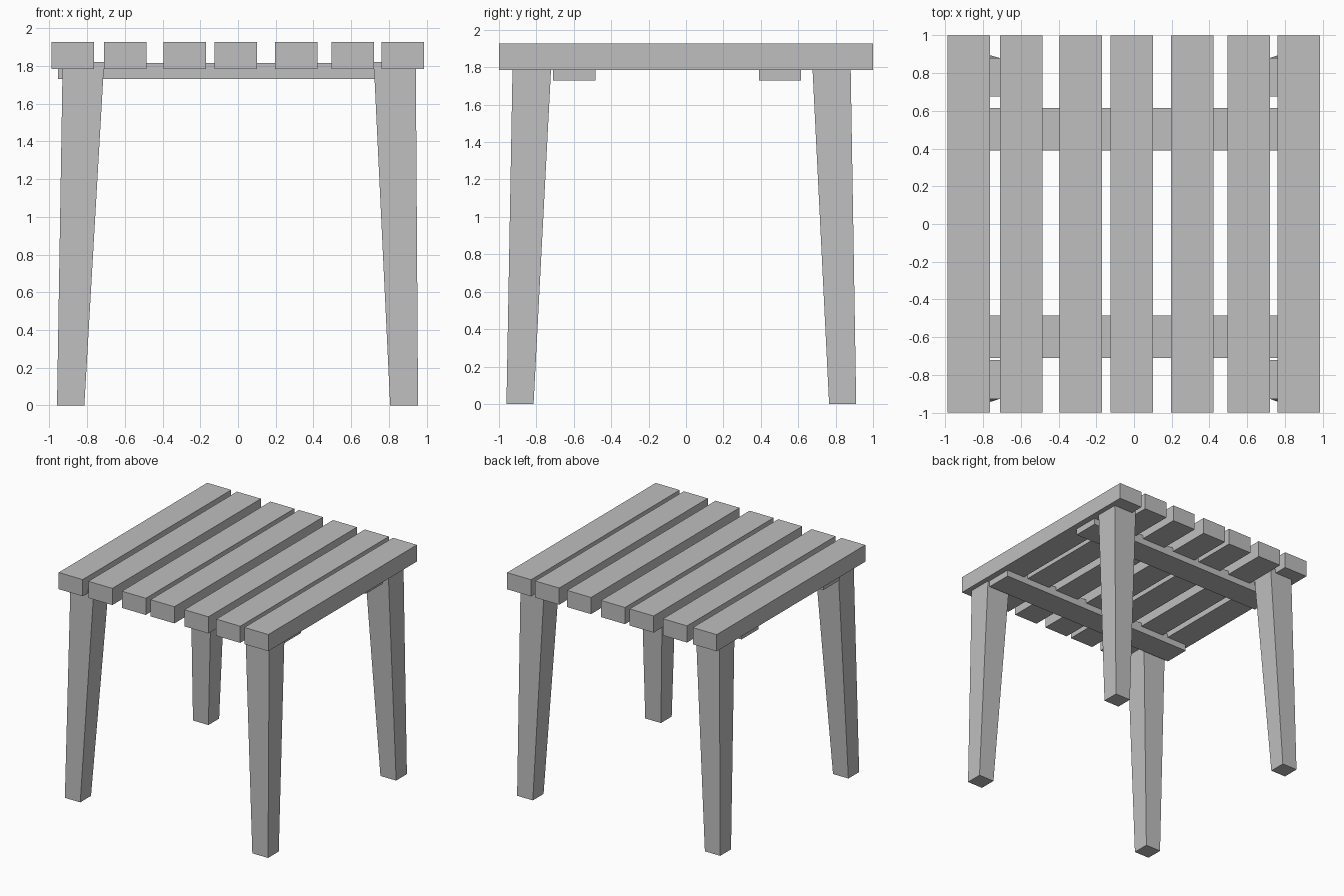
import bpy
import bmesh

cube = bpy.data.objects.get("Cube")
if cube:
    bpy.data.objects.remove(cube, do_unlink=True)

# Single plain grey finish
grey = bpy.data.materials.new("plain_grey")
grey.use_nodes = True
colour = (0.52, 0.52, 0.52, 1)
grey.diffuse_color = colour
grey.node_tree.nodes["Principled BSDF"].inputs["Base Color"].default_value = colour


def tapered_block(name, low, high, z0, z1):
    """Block between two rectangles, each given as (x0, x1, y0, y1)."""
    bm = bmesh.new()
    bmesh.ops.create_cube(bm, size=1)
    for v in bm.verts:
        rect, z = (high, z1) if v.co.z > 0 else (low, z0)
        v.co = (rect[v.co.x > 0], rect[2 + (v.co.y > 0)], z)
    mesh = bpy.data.meshes.new(name)
    bm.to_mesh(mesh)
    bm.free()
    mesh.materials.append(grey)
    obj = bpy.data.objects.new(name, mesh)
    bpy.context.collection.objects.link(obj)
    return obj


# Top slats, slightly unevenly spaced
width = 0.226
for i, x in enumerate((-0.99, -0.71, -0.395, -0.125, 0.195, 0.495, 0.76)):
    rect = (x, x + width, -1, 1)
    tapered_block(f"slat_{i + 1}", rect, rect, 1.785, 1.927)

# Cross rails under the slats
for side, y in (("front", -0.71), ("back", 0.39)):
    rect = (-0.955, 0.935, y, y + width)
    tapered_block(f"{side}_rail", rect, rect, 1.73, 1.815)

# Legs: (foot, top) spans along each axis
x_spans = {"right": ((-0.96, -0.815), (-0.93, -0.71)),
           "left": ((0.807, 0.955), (0.72, 0.943))}
y_spans = {"front": ((-0.96, -0.815), (-0.927, -0.72)),
           "back": ((0.765, 0.91), (0.675, 0.88))}
for xn, (x_foot, x_top) in x_spans.items():
    for yn, (y_foot, y_top) in y_spans.items():
        tapered_block(f"{yn}_{xn}_leg", x_foot + y_foot, x_top + y_top, 0, 1.82)
